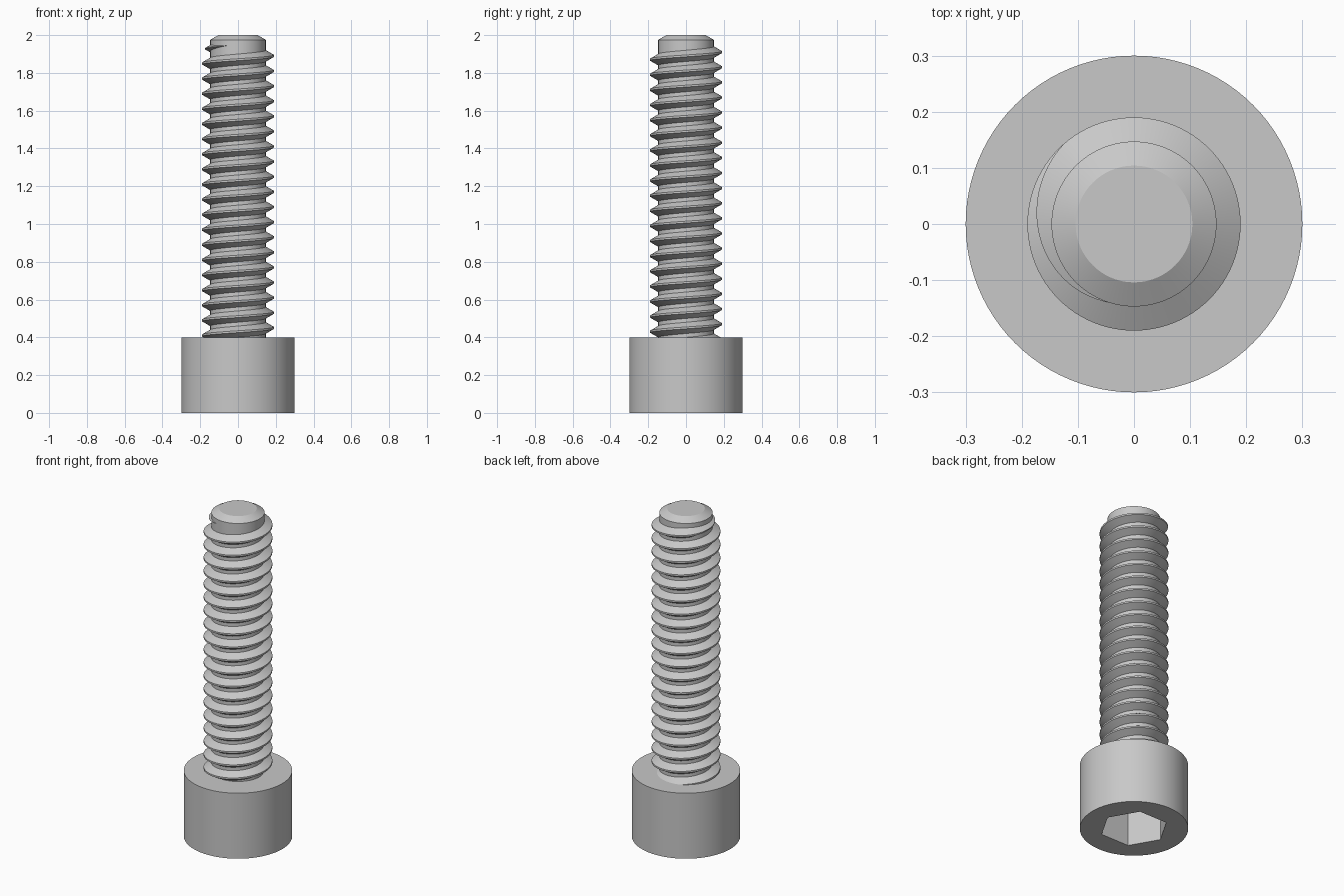
import bpy
import bmesh
from math import cos, sin, pi, radians

SEGMENTS = 96
HEAD_RADIUS, HEAD_HEIGHT = 0.3, 0.4
ROOT, CREST, PITCH = 0.147, 0.19, 0.08

cube = bpy.data.objects.get("Cube")
if cube:
    bpy.data.objects.remove(cube, do_unlink=True)

steel = bpy.data.materials.new("grey steel")
steel.use_nodes = True
steel.diffuse_color = (0.58, 0.58, 0.58, 1)
steel.node_tree.nodes["Principled BSDF"].inputs["Base Color"].default_value = steel.diffuse_color


def sweep(name, rings, closed):
    """Skin a list of equal point rings and cap both ends."""
    bm = bmesh.new()
    loops = [[bm.verts.new(p) for p in ring] for ring in rings]
    n = len(loops[0])
    for a, b in zip(loops, loops[1:]):
        for i in range(n if closed else n - 1):
            j = (i + 1) % n
            bm.faces.new((a[i], a[j], b[j], b[i]))
    bm.faces.new(loops[0])
    bm.faces.new(loops[-1])
    bmesh.ops.recalc_face_normals(bm, faces=bm.faces)
    mesh = bpy.data.meshes.new(name)
    bm.to_mesh(mesh)
    bm.free()
    obj = bpy.data.objects.new(name, mesh)
    bpy.context.collection.objects.link(obj)
    mesh.materials.append(steel)
    return obj


def turned(name, profile, sides=SEGMENTS):
    """Turn (radius, height) points about the z axis."""
    return sweep(name, [[(r * cos(2 * pi * i / sides), r * sin(2 * pi * i / sides), z)
                         for i in range(sides)] for r, z in profile], True)


def activate(obj):
    bpy.ops.object.select_all(action='DESELECT')
    obj.select_set(True)
    bpy.context.view_layer.objects.active = obj


# Cylindrical head with a hexagonal socket underneath
head = turned("head", [(HEAD_RADIUS, 0), (HEAD_RADIUS, HEAD_HEIGHT)])
cutter = turned("socket_cutter", [(0.19, -0.1), (0.19, 0.21)], 6)
cutter.hide_render = True
socket = head.modifiers.new("socket", 'BOOLEAN')
socket.operation = 'DIFFERENCE'
socket.solver = 'EXACT'
socket.object = cutter
activate(head)
bpy.ops.object.modifier_apply(modifier=socket.name)
bpy.data.objects.remove(cutter, do_unlink=True)

# Shank core with a chamfered tip
shank = turned("shank", [(ROOT, HEAD_HEIGHT - 0.02), (ROOT, 1.975), (0.104, 2)])

# Right-handed helical thread, fading out near the tip
TIP_CREST = 1.89
first, last = -19 * SEGMENTS, round(SEGMENTS * 250 / 360)
fade = SEGMENTS / 3
rings = []
for step in range(first, last + 1):
    angle = 2 * pi * step / SEGMENTS
    mid = TIP_CREST + PITCH * step / SEGMENTS
    size = max(0.02, min(1, (last - step) / fade))
    top = ROOT + (CREST - ROOT) * size
    base, flat = 0.031 * size, 0.005 * size
    section = [(ROOT - 0.002, -base), (top, -flat), (top, flat), (ROOT - 0.002, base)]
    rings.append([(r * cos(angle), r * sin(angle), mid + dz) for r, dz in section])
thread = sweep("thread", rings, True)

for part in (head, shank, thread):
    activate(part)
    bpy.ops.object.shade_smooth_by_angle(angle=radians(25))
